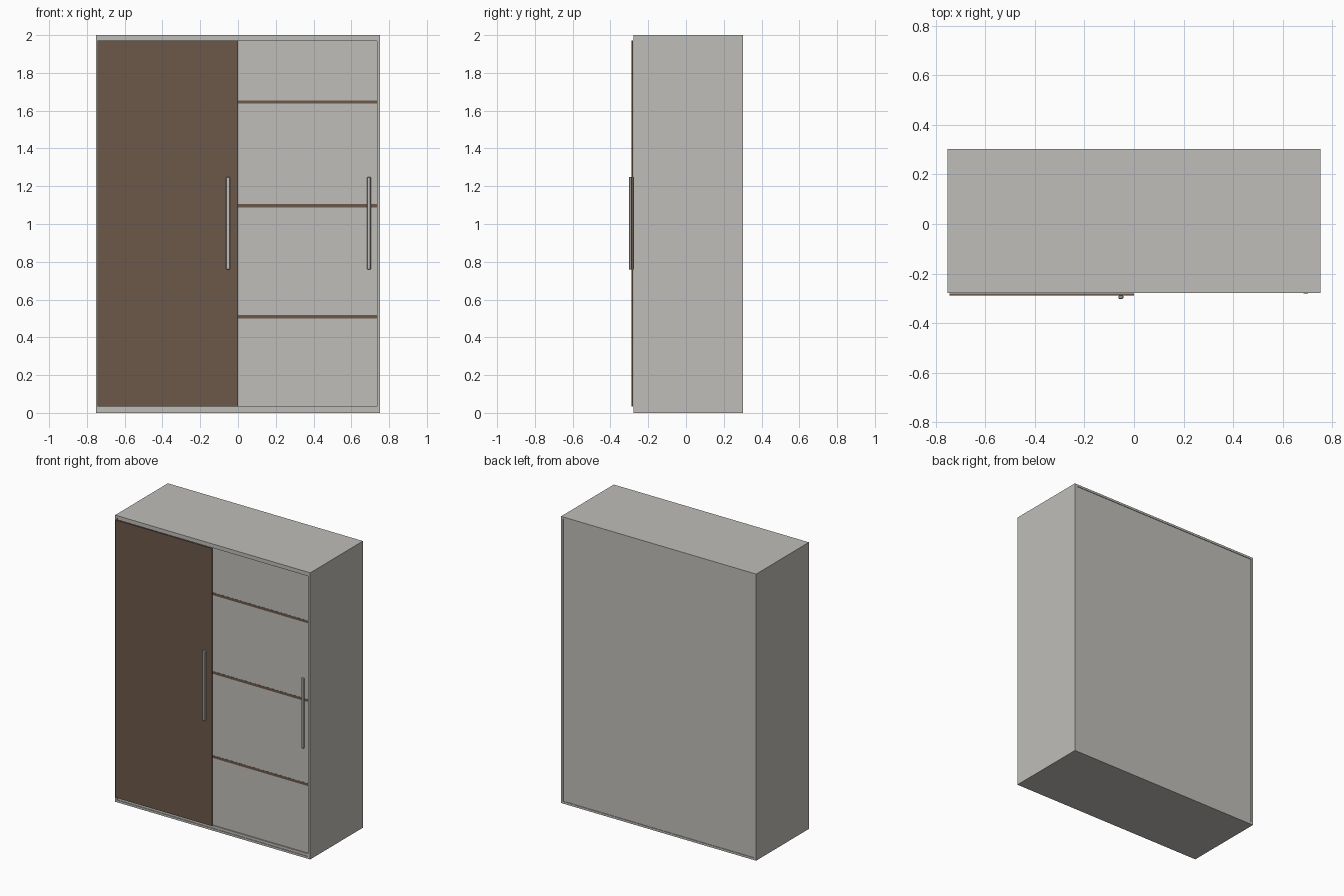
import bpy, bmesh

if "Cube" in bpy.data.objects:
    bpy.data.objects.remove(bpy.data.objects["Cube"])


def material(name, rgb):
    m = bpy.data.materials.new(name)
    m.diffuse_color = (*rgb, 1.0)
    m.use_nodes = True
    m.node_tree.nodes["Principled BSDF"].inputs["Base Color"].default_value = m.diffuse_color
    return m


GREY = material("pale grey laminate", (0.53, 0.515, 0.485))
BROWN = material("brown wood", (0.150, 0.099, 0.068))


def box(name, x, y, z, mat, bevel=0.0):
    """Box from (min, max) ranges on each axis."""
    bm = bmesh.new()
    bmesh.ops.create_cube(bm, size=1.0)
    for v in bm.verts:
        v.co = [(a + b) / 2 + c * (b - a) for (a, b), c in zip((x, y, z), v.co)]
    if bevel:
        bmesh.ops.bevel(bm, geom=bm.edges[:], offset=bevel, segments=1, affect='EDGES')
    me = bpy.data.meshes.new(name)
    bm.to_mesh(me)
    bm.free()
    me.materials.append(mat)
    ob = bpy.data.objects.new(name, me)
    bpy.context.collection.objects.link(ob)
    return ob


HALF, INNER = 0.753, 0.737      # outer and inner half width of the case
FRONT, BACK = -0.279, 0.302
T = 0.015                       # board thickness

# Case: sides, top, bottom and slightly inset back
for side, s in (("left", -1), ("right", 1)):
    box(f"{side}_side_panel", sorted((s * HALF, s * INNER)), (FRONT, BACK), (0, 2), GREY)
box("top_panel", (-INNER, INNER), (FRONT, BACK), (2 - T, 2), GREY)
box("bottom_panel", (-INNER, INNER), (FRONT, BACK), (0, T), GREY)
box("back_panel", (-INNER, INNER), (BACK - 0.012, BACK - 0.004), (T, 2 - T), GREY)

# Sliding rails, set just behind the case front
box("top_rail", (-INNER, INNER), (FRONT + 0.004, -0.20), (1.970, 2 - T), GREY)
box("bottom_rail", (-INNER, INNER), (FRONT + 0.004, -0.20), (T, 0.033), GREY)

# Left door, sliding in front of the case
box("left_door", (-0.744, 0.0), (-0.288, -0.2795), (0.035, 1.972), BROWN)

# Right door behind it: grey panels split by brown strips
DOOR_Y = (-0.267, -0.250)
strips = [0.510, 1.097, 1.646]
half = 0.009
edges = [0.033] + [e for z in strips for e in (z - half, z + half)] + [1.970]
for i in range(0, len(edges), 2):
    box(f"right_door_panel_{i // 2 + 1}", (-0.02, INNER), DOOR_Y,
        (edges[i], edges[i + 1]), GREY)
for i, z in enumerate(strips):
    box(f"right_door_strip_{i + 1}", (-0.02, INNER), (DOOR_Y[0] - 0.001, DOOR_Y[1]),
        (z - half, z + half), BROWN)

# Long bar handles
for side, x, y in (("left", -0.053, -0.288), ("right", 0.693, DOOR_Y[0])):
    box(f"{side}_handle", (x - 0.010, x + 0.010), (y - 0.014, y), (0.759, 1.249),
        GREY, bevel=0.003)
